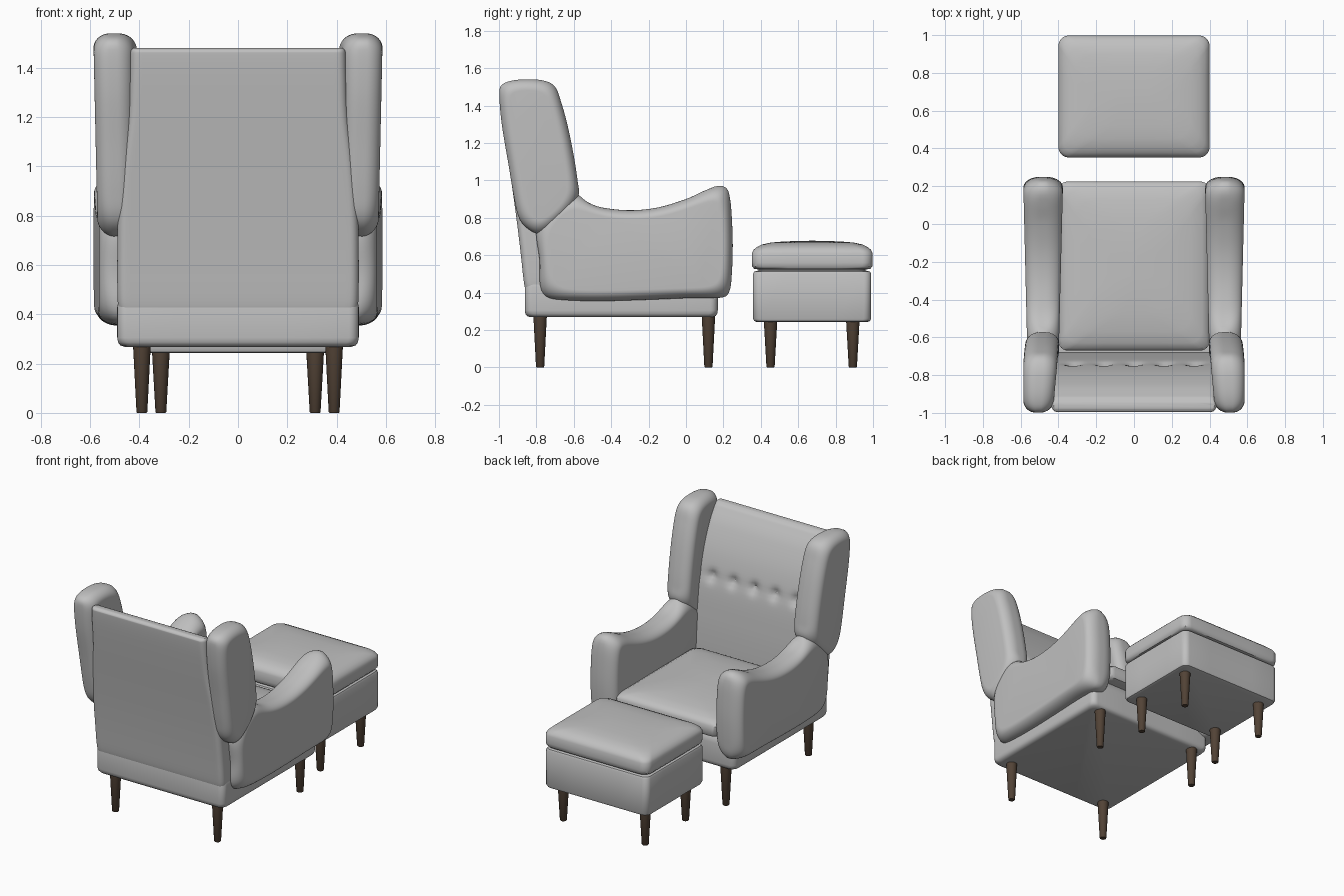
import bpy, bmesh, math
from mathutils import Vector

if "Cube" in bpy.data.objects:
    bpy.data.objects.remove(bpy.data.objects["Cube"])


def material(name, rgb):
    m = bpy.data.materials.new(name)
    m.diffuse_color = (*rgb, 1)
    m.use_nodes = True
    m.node_tree.nodes["Principled BSDF"].inputs["Base Color"].default_value = m.diffuse_color
    return m


FABRIC = material("grey fabric", (0.53, 0.53, 0.53))
WOOD = material("dark wood", (0.085, 0.056, 0.037))


def finish(ob, mat, angle=40, mirror=False):
    ob.data.materials.append(mat)
    bpy.ops.object.select_all(action='DESELECT')
    ob.select_set(True)
    bpy.context.view_layer.objects.active = ob
    bpy.ops.object.shade_smooth_by_angle(angle=math.radians(angle))
    if mirror:
        ob.modifiers.new("mirror", 'MIRROR').use_axis = (True, False, False)
    return ob


def loft(name, rings, mat, angle=40, mirror=False):
    """Skin closed rings of equal point count and cap both ends."""
    bm = bmesh.new()
    vs = [[bm.verts.new(p) for p in r] for r in rings]
    n = len(vs[0])
    for a, b in zip(vs, vs[1:]):
        for i in range(n):
            j = (i + 1) % n
            bm.faces.new((a[i], a[j], b[j], b[i]))
    bm.faces.new(vs[0][::-1])
    bm.faces.new(vs[-1])
    bmesh.ops.recalc_face_normals(bm, faces=bm.faces)
    me = bpy.data.meshes.new(name)
    bm.to_mesh(me)
    bm.free()
    ob = bpy.data.objects.new(name, me)
    bpy.context.collection.objects.link(ob)
    return finish(ob, mat, angle, mirror)


def rect_ring(hx, y0, y1, z, r, side=1):
    """Rounded rectangle, symmetric in x, with extra points on each side."""
    r = min(r, hx * 0.9, (y1 - y0) * 0.45)
    arcs = []
    for k, (cx, cy) in enumerate([(hx - r, y1 - r), (r - hx, y1 - r),
                                  (r - hx, y0 + r), (hx - r, y0 + r)]):
        arcs.append([Vector((cx + r * math.cos(a), cy + r * math.sin(a), z))
                     for a in [(k + i / 6) * math.pi / 2 for i in range(7)]])
    out = []
    for k in range(4):
        out += arcs[k]
        p, q = arcs[k][-1], arcs[(k + 1) % 4][0]
        out += [p.lerp(q, i / side) for i in range(1, side)]
    return out


def stack(name, hx, y0, y1, r, levels, **kw):
    """Upholstered block from (inset, z) levels; corners soften inwards."""
    return loft(name, [rect_ring(hx - i, y0 + i, y1 - i, z, r + 0.4 * i, 4) for i, z in levels],
                FABRIC, **kw)


def spline(pts, per, closed=True):
    """Catmull-Rom samples through the points."""
    pts = [Vector(p) for p in pts]
    n = len(pts)
    get = (lambda i: pts[i % n]) if closed else (lambda i: pts[max(0, min(n - 1, i))])
    out = []
    for i in range(n if closed else n - 1):
        a, b, c, d = (get(i + k) for k in (-1, 0, 1, 2))
        for s in range(per):
            t = s / per
            out.append(0.5 * (2 * b + (c - a) * t + (2 * a - 5 * b + 4 * c - d) * t * t
                              + (3 * b - a - 3 * c + d) * t ** 3))
    return out if closed else out + [pts[-1]]


def even(ring, count):
    """Resample a closed ring at equal distances."""
    pts = ring + [ring[0]]
    lens = [(b - a).length for a, b in zip(pts, pts[1:])]
    step, out, i, start = sum(lens) / count, [], 0, 0.0
    for k in range(count):
        while start + lens[i] < k * step:
            start += lens[i]
            i += 1
        out.append(pts[i].lerp(pts[i + 1], (k * step - start) / lens[i]))
    return out


def padded_panel(name, pts, inner, outer, depth, soft):
    """Side profile (y, z, clockwise) padded between inner(y, z) and outer(y, z)."""
    cur = even(spline(pts, 12), 140)
    n = len(cur)
    half, prev, steps = [], 0, 9
    for k in range(steps + 1):
        a = k / steps * math.pi / 2
        d = depth * (1 - math.cos(a))
        if k:
            nrm = []
            for i in range(n):
                t = (cur[(i + 1) % n] - cur[i - 1]).normalized()
                nrm.append(Vector((t.y, -t.x)))
            cur = [p + m * (d - prev) for p, m in zip(cur, nrm)]
            for _ in range(2 + k // 2):
                cur = [p * 0.5 + (cur[i - 1] + cur[(i + 1) % n]) * 0.25
                       for i, p in enumerate(cur)]
        prev = d
        half.append((1 - soft + soft * math.sin(a), cur))
    rings = []
    for u, ring in [(-u, c) for u, c in half[::-1]] + half:
        f = (u + 1) / 2
        rings.append([Vector((inner(y, z) * (1 - f) + outer(y, z) * f, y, z)) for y, z in ring])
    return loft(name, rings, FABRIC, angle=60, mirror=True)


# Chair base and seat cushion
stack("chair_base", 0.49, -0.862, 0.17, 0.04,
      [(0.03, 0.268), (0.012, 0.274), (0.003, 0.287), (0, 0.305),
       (0, 0.43), (0.006, 0.46), (0.025, 0.49)])
stack("seat_cushion", 0.40, -0.67, 0.225, 0.05,
      [(0.03, 0.49), (0.01, 0.496), (0, 0.515), (0, 0.57), (0.012, 0.588), (0.04, 0.603),
       (0.10, 0.617), (0.2, 0.628), (0.3, 0.633), (0.38, 0.635)])

# Backrest: sections of z, back y, front y, half width, with a row of button dimples
sections = [(0.39, -0.85, -0.67, 0.475), (0.45, -0.866, -0.675, 0.488),
            (0.62, -0.885, -0.682, 0.49), (0.80, -0.907, -0.697, 0.487),
            (1.00, -0.935, -0.724, 0.473), (1.20, -0.965, -0.775, 0.448),
            (1.36, -0.987, -0.845, 0.44), (1.45, -0.996, -0.905, 0.437),
            (1.47, -0.994, -0.925, 0.434), (1.48, -0.98, -0.945, 0.425)]
BUTTON_X = [-0.32, -0.16, 0, 0.16, 0.32]
BUTTON_Z = 1.06


def dimple(p, front):
    if p.y > front - 0.03:
        for bx in BUTTON_X:
            d2 = (p.x - bx) ** 2 + (p.z - BUTTON_Z) ** 2
            p.y -= 0.028 * math.exp(-d2 / 0.001)
        p.y -= 0.003 * math.exp(-((p.z - BUTTON_Z) / 0.03) ** 2)
    return p


loft("backrest", [[dimple(p, s[2]) for p in rect_ring(s[3], s[1], s[2], s[0], 0.035, 50)]
                  for s in spline(sections, 9, closed=False)], FABRIC)
for bx in BUTTON_X:
    bpy.ops.mesh.primitive_uv_sphere_add(segments=12, ring_count=8, radius=0.012,
                                         location=(bx, -0.769, BUTTON_Z))
    bpy.context.object.name = "back_button"
    bpy.context.object.scale.y = 0.5
    finish(bpy.context.object, FABRIC)

# Wings
padded_panel("wing",
             [(-0.998, 1.46), (-0.985, 1.51), (-0.93, 1.533), (-0.85, 1.54), (-0.76, 1.533),
              (-0.70, 1.50), (-0.665, 1.41), (-0.63, 1.28), (-0.598, 1.12), (-0.58, 1.0),
              (-0.574, 0.92), (-0.62, 0.84), (-0.70, 0.765), (-0.78, 0.715), (-0.85, 0.745),
              (-0.893, 0.80), (-0.918, 0.90), (-0.95, 1.09), (-0.985, 1.3)],
             lambda y, z: 0.43 - (y + 1) * 0.09,
             lambda y, z: 0.57 + (z - 0.75) * 0.022, 0.055, 0.8)

# Arms, tucked in under the wings
padded_panel("arm",
             [(-0.80, 0.74), (-0.74, 0.82), (-0.66, 0.90), (-0.585, 0.925), (-0.53, 0.885),
              (-0.45, 0.855), (-0.30, 0.84), (-0.15, 0.855), (0.0, 0.90), (0.10, 0.945),
              (0.17, 0.97), (0.218, 0.957), (0.236, 0.90), (0.245, 0.80), (0.25, 0.65),
              (0.245, 0.50), (0.233, 0.41), (0.19, 0.373), (0.0, 0.37), (-0.2, 0.362),
              (-0.45, 0.355), (-0.65, 0.36), (-0.745, 0.378), (-0.78, 0.44), (-0.783, 0.57)],
             lambda y, z: 0.375 - (y - 0.25) * 0.025,
             lambda y, z: 0.587 + (y - 0.25) * 0.024, 0.055, 0.85)

# Footstool body and cushion
stack("footstool_body", 0.395, 0.358, 0.99, 0.04,
      [(0.02, 0.243), (0.006, 0.248), (0, 0.262), (0, 0.50), (0.006, 0.512), (0.03, 0.518),
       (0.03, 0.535)])
stack("footstool_cushion", 0.40, 0.352, 0.998, 0.055,
      [(0.03, 0.524), (0.012, 0.527), (0.002, 0.54), (0, 0.56), (0, 0.61), (0.008, 0.627),
       (0.025, 0.643), (0.055, 0.657), (0.10, 0.667), (0.17, 0.673), (0.25, 0.676),
       (0.31, 0.677)])

# Tapered legs, mirrored across x
for name, x, y, h in [("chair_back_leg", 0.39, -0.78, 0.275), ("chair_front_leg", 0.39, 0.12, 0.275),
                      ("footstool_near_leg", 0.313, 0.452, 0.25),
                      ("footstool_far_leg", 0.313, 0.892, 0.25)]:
    rings = [[Vector((x + r * math.cos(a), y + r * math.sin(a), z))
              for a in [i * math.tau / 20 for i in range(20)]]
             for r, z in [(0.019, 0), (0.022, 0.004), (0.036, h)]]
    loft(name, rings, WOOD, mirror=True)
